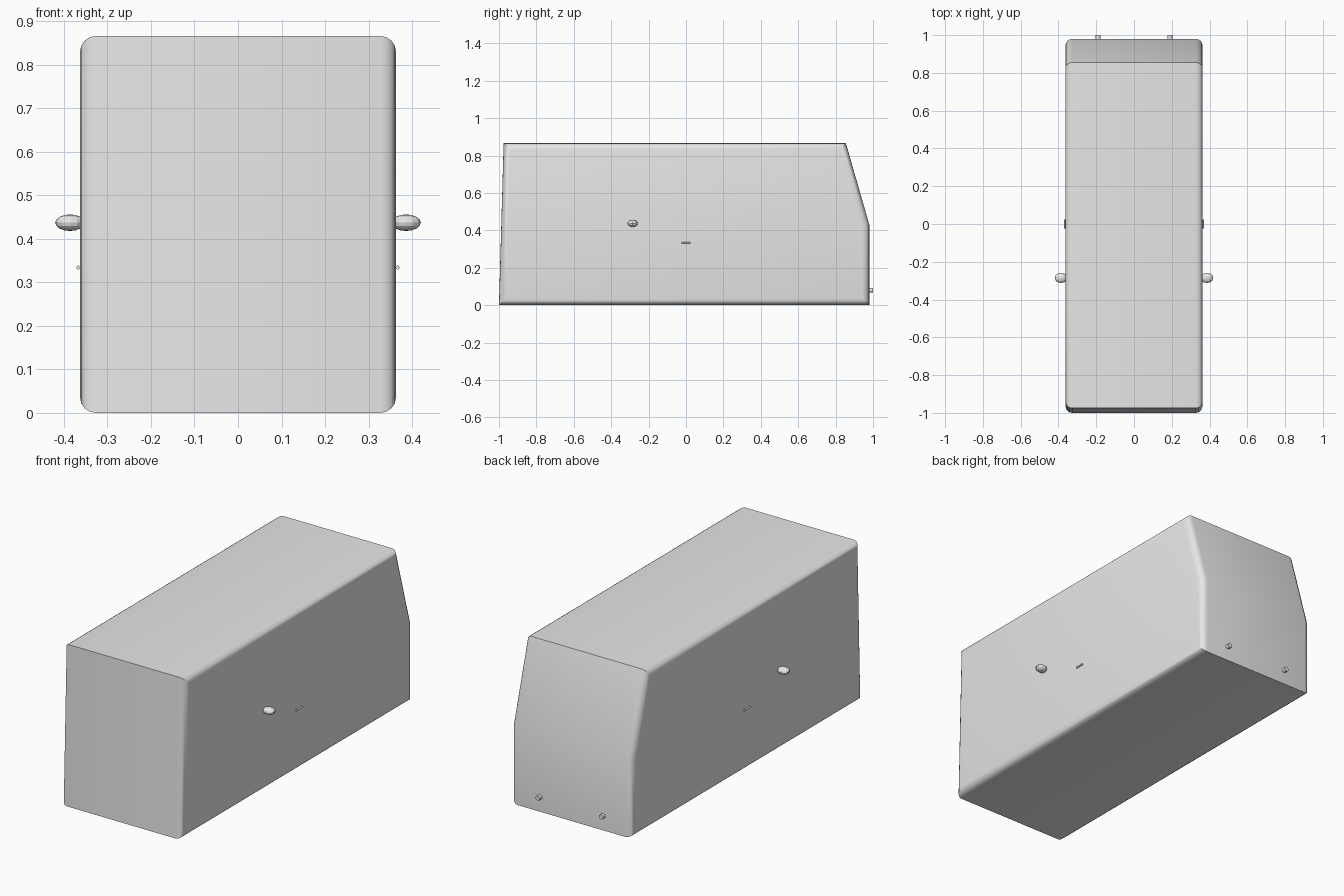
import bpy, bmesh, math
from mathutils import Matrix

cube = bpy.data.objects.get("Cube")
if cube:
    bpy.data.objects.remove(cube, do_unlink=True)

grey = bpy.data.materials.new("light grey")
grey.use_nodes = True
grey.diffuse_color = (0.8, 0.8, 0.8, 1)
grey.node_tree.nodes["Principled BSDF"].inputs["Base Color"].default_value = (0.8, 0.8, 0.8, 1)


def finish(name, bm, angle=25):
    mesh = bpy.data.meshes.new(name)
    bmesh.ops.recalc_face_normals(bm, faces=bm.faces)
    bm.to_mesh(mesh)
    bm.free()
    mesh.materials.append(grey)
    ob = bpy.data.objects.new(name, mesh)
    bpy.context.collection.objects.link(ob)
    bpy.ops.object.select_all(action='DESELECT')
    ob.select_set(True)
    bpy.context.view_layer.objects.active = ob
    bpy.ops.object.shade_smooth_by_angle(angle=math.radians(angle))
    return ob


# Body: side profile extruded across, with both side outlines rounded over
HALF = 0.363
profile = [(-1, 0), (0.98, 0), (0.98, 0.43), (0.855, 0.866), (-0.975, 0.866)]
bm = bmesh.new()
side = bm.faces.new([bm.verts.new((-HALF, y, z)) for y, z in profile])
new = bmesh.ops.extrude_face_region(bm, geom=[side])["geom"]
bmesh.ops.translate(bm, vec=(2 * HALF, 0, 0),
                    verts=[g for g in new if isinstance(g, bmesh.types.BMVert)])
rims = [e for e in bm.edges if abs(e.verts[0].co.x - e.verts[1].co.x) < 0.01]
bmesh.ops.bevel(bm, geom=rims, offset=0.036, segments=4, profile=0.5, affect='EDGES')
finish("body", bm)

for label, s in (("left", 1), ("right", -1)):
    # Side knob: flattened ball
    bm = bmesh.new()
    bmesh.ops.create_uvsphere(bm, u_segments=12, v_segments=8, radius=1)
    bmesh.ops.transform(bm, verts=bm.verts, matrix=Matrix.Translation((s * 0.386, -0.285, 0.437))
                        @ Matrix.Diagonal((0.034, 0.027, 0.019, 1)))
    finish(label + "_knob", bm, 20)

    # Side handle: thin rounded bar
    bm = bmesh.new()
    bmesh.ops.create_cone(bm, cap_ends=True, segments=10, radius1=0.0045,
                          radius2=0.0045, depth=0.048)
    bmesh.ops.transform(bm, verts=bm.verts, matrix=Matrix.Translation((s * 0.367, 0, 0.334))
                        @ Matrix.Rotation(math.pi / 2, 4, 'X'))
    finish(label + "_handle", bm, 40)

    # Rear pin: short round stud
    bm = bmesh.new()
    bmesh.ops.create_cone(bm, cap_ends=True, segments=12, radius1=0.013,
                          radius2=0.013, depth=0.04)
    bmesh.ops.transform(bm, verts=bm.verts, matrix=Matrix.Translation((s * 0.19, 0.98, 0.08))
                        @ Matrix.Rotation(math.pi / 2, 4, 'X'))
    finish(label + "_rear_pin", bm, 40)
